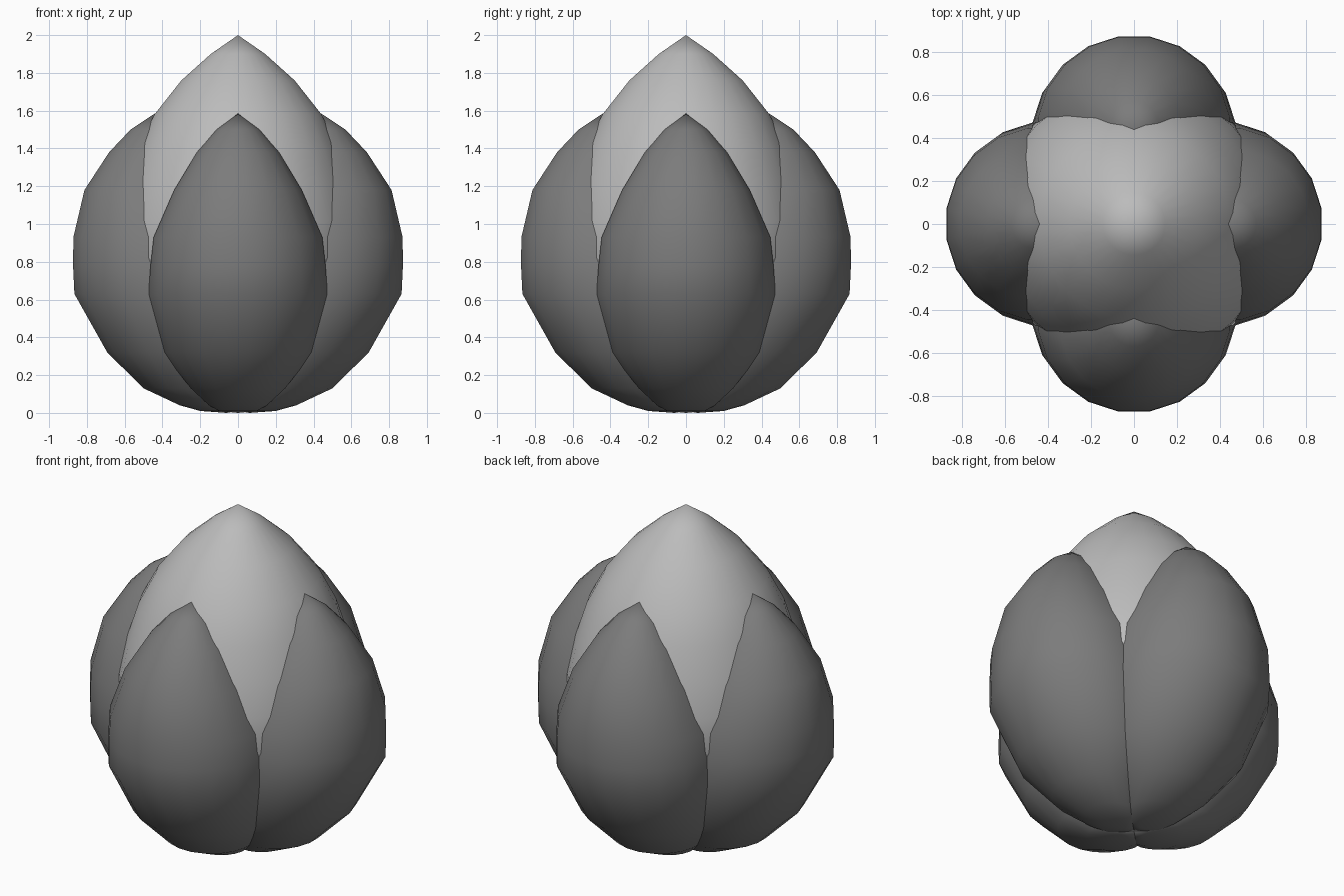
import bpy, math

cube = bpy.data.objects.get("Cube")
if cube:
    bpy.data.objects.remove(cube)


def make_material(name, value):
    mat = bpy.data.materials.new(name)
    mat.use_nodes = True
    color = (value, value, value, 1)
    mat.diffuse_color = color
    mat.node_tree.nodes["Principled BSDF"].inputs["Base Color"].default_value = color
    return mat


def ring(radius, count):
    angles = [2 * math.pi * (i + 0.5) / count for i in range(count)]
    return [(radius * math.cos(a), radius * math.sin(a)) for a in angles]


def loft(name, rows, count, mat, turn=0.0):
    """Skin rings given as (height, centre offset, radius), closed by two points."""
    first, last = rows[0], rows[-1]
    verts = [(0, first[1], first[0])]
    for z, offset, radius in rows[1:-1]:
        verts += [(x, y + offset, z) for x, y in ring(radius, count)]
    verts.append((0, last[1], last[0]))
    top = len(verts) - 1
    levels = len(rows) - 2
    faces = []
    for i in range(count):
        j = (i + 1) % count
        faces.append((0, 1 + j, 1 + i))
        for k in range(levels - 1):
            a, b = 1 + k * count, 1 + (k + 1) * count
            faces.append((a + i, a + j, b + j, b + i))
        a = 1 + (levels - 1) * count
        faces.append((a + i, a + j, top))
    mesh = bpy.data.meshes.new(name)
    mesh.from_pydata(verts, [], faces)
    mesh.materials.append(mat)
    mesh.shade_smooth()
    obj = bpy.data.objects.new(name, mesh)
    obj.rotation_euler.z = turn
    bpy.context.collection.objects.link(obj)
    return obj


light_grey = make_material("light grey", 0.5)
dark_grey = make_material("dark grey", 0.2)

# Round pointed core
core = [(0.1, 0), (0.2, 0.25), (0.4, 0.46), (0.63, 0.61), (0.82, 0.66),
        (1.02, 0.647), (1.2, 0.6), (1.4, 0.537), (1.58, 0.445),
        (1.76, 0.302), (1.9, 0.145), (2.0, 0)]
loft("bud_core", [(z, 0, r) for z, r in core], 28, light_grey)

# Four bulging outer petals with pointed tips
petal = [(0, 0.06, 0), (0.01, 0.1, 0.1), (0.04, 0.155, 0.155), (0.13, 0.25, 0.253),
         (0.32, 0.294, 0.403), (0.63, 0.392, 0.48), (0.78, 0.41, 0.469),
         (0.93, 0.425, 0.452), (1.18, 0.475, 0.342), (1.38, 0.465, 0.22),
         (1.5, 0.455, 0.115), (1.585, 0.44, 0)]
for i, side in enumerate(("back", "right", "front", "left")):
    loft("petal_" + side, petal, 20, dark_grey, i * math.pi / 2)
